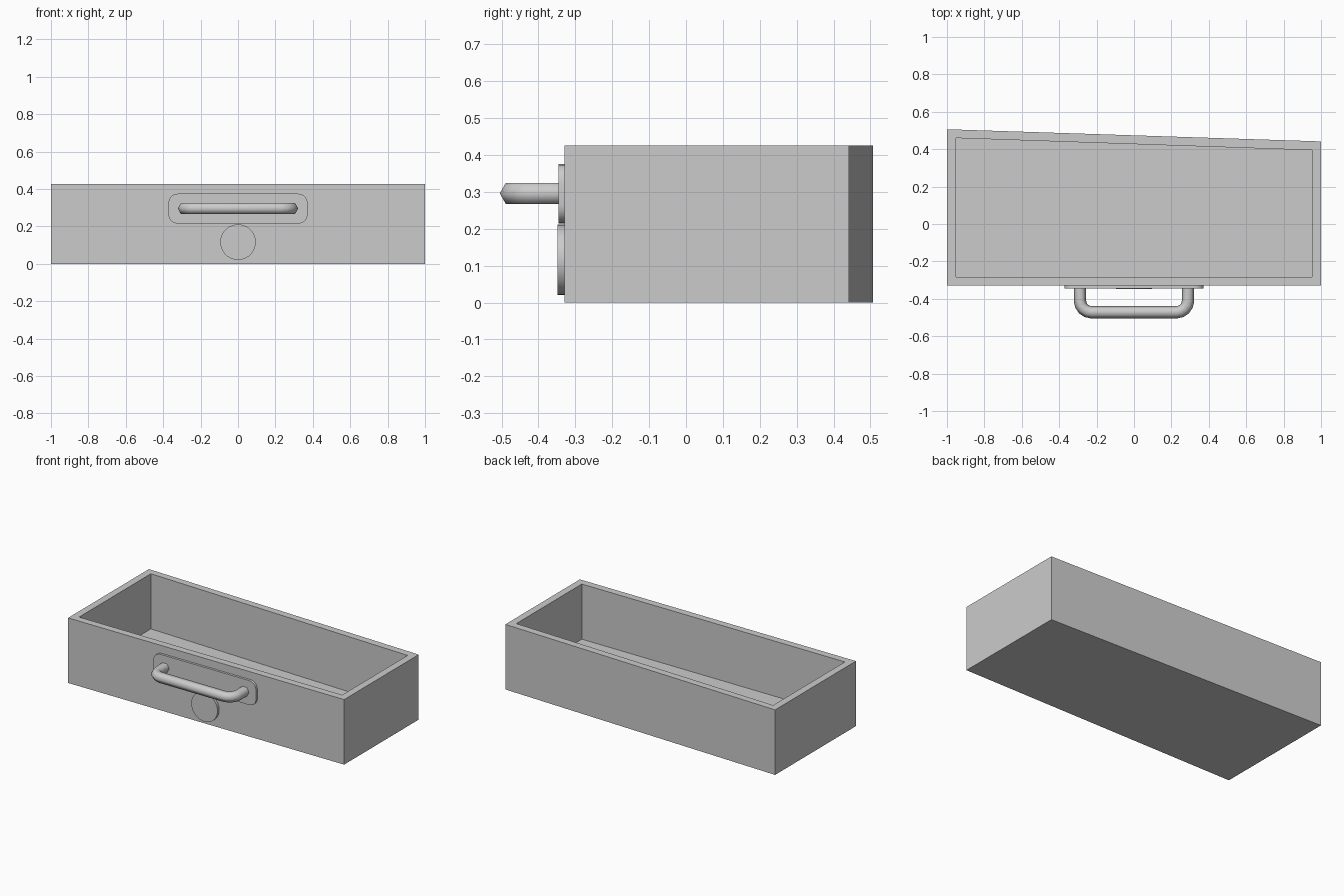
import bpy, bmesh
from math import sin, cos, pi, radians
from mathutils import Vector

cube = bpy.data.objects.get("Cube")
if cube:
    bpy.data.objects.remove(cube, do_unlink=True)

grey = bpy.data.materials.new("plain grey")
grey.use_nodes = True
colour = (0.6, 0.6, 0.6, 1)
grey.diffuse_color = colour
for node in grey.node_tree.nodes:
    if node.type == 'BSDF_PRINCIPLED':
        node.inputs["Base Color"].default_value = colour


def finish(name, bm, smooth=False):
    """Turn a bmesh into a named grey object."""
    bmesh.ops.recalc_face_normals(bm, faces=bm.faces)
    mesh = bpy.data.meshes.new(name)
    bm.to_mesh(mesh)
    bm.free()
    mesh.materials.append(grey)
    obj = bpy.data.objects.new(name, mesh)
    bpy.context.collection.objects.link(obj)
    if smooth:
        bpy.ops.object.select_all(action='DESELECT')
        obj.select_set(True)
        bpy.context.view_layer.objects.active = obj
        bpy.ops.object.shade_smooth_by_angle(angle=radians(50))
    return obj


def loft(name, rings, smooth=False):
    """Skin a list of equal closed rings and cap both ends."""
    bm = bmesh.new()
    rows = [[bm.verts.new(p) for p in ring] for ring in rings]
    n = len(rows[0])
    for a, b in zip(rows, rows[1:]):
        for i in range(n):
            j = (i + 1) % n
            bm.faces.new((a[i], a[j], b[j], b[i]))
    bm.faces.new(rows[0])
    bm.faces.new(rows[-1])
    return finish(name, bm, smooth)


def arc(cx, cy, r, start, end, steps):
    angles = [radians(start + (end - start) * i / steps) for i in range(steps + 1)]
    return [(cx + r * cos(a), cy + r * sin(a)) for a in angles]


# Open tray with a slanted back wall
WALL, HEIGHT, FLOOR, FRONT = 0.047, 0.426, 0.065, -0.33


def outline(inset, z):
    x = 1 - inset
    back = [0.474 - 0.0325 * s - inset for s in (1, -1)]
    return [(-x, FRONT + inset, z), (x, FRONT + inset, z), (x, back[0], z), (-x, back[1], z)]


loft("drawer_box", [outline(0, 0), outline(0, HEIGHT),
                    outline(WALL, HEIGHT), outline(WALL, FLOOR)])

# Rounded plate behind the handle
W, H, R, MID = 0.372, 0.08, 0.05, 0.295
plate = []
for sx, sz, start in ((1, 1, 0), (-1, 1, 90), (-1, -1, 180), (1, -1, 270)):
    plate += arc(sx * (W - R), MID + sz * (H - R), R, start, start + 90, 5)
loft("handle_plate", [[(x, y, z) for x, z in plate] for y in (FRONT, -0.345)], True)

# Round disc below the handle
disc = arc(0, 0.116, 0.095, 0, 360, 40)[:-1]
loft("front_disc", [[(x, y, z) for x, z in disc] for y in (FRONT, -0.348)], True)

# Six-sided tube handle swept along a U-shaped path
TUBE, HX, HY, BEND = 0.033, 0.289, -0.472, 0.062
path = [(-HX, -0.34)]
path += arc(-HX + BEND, HY + BEND, BEND, 180, 270, 4)
path += arc(HX - BEND, HY + BEND, BEND, 270, 360, 4)
path += [(HX, -0.34)]
path = [Vector((x, y, MID + 0.001)) for x, y in path]
rings = []
for i, p in enumerate(path):
    if i in (0, len(path) - 1):
        tangent = Vector((0, -1, 0)) if i == 0 else Vector((0, 1, 0))
    else:
        tangent = ((p - path[i - 1]).normalized() + (path[i + 1] - p).normalized()).normalized()
    side = Vector((tangent.y, -tangent.x, 0))
    rings.append([p + TUBE * (side * cos(k * pi / 3) + Vector((0, 0, sin(k * pi / 3))))
                  for k in range(6)])
handle = loft("pull_handle", rings)
bpy.ops.object.select_all(action='DESELECT')
handle.select_set(True)
bpy.context.view_layer.objects.active = handle
bpy.ops.object.shade_smooth_by_angle(angle=radians(65))
